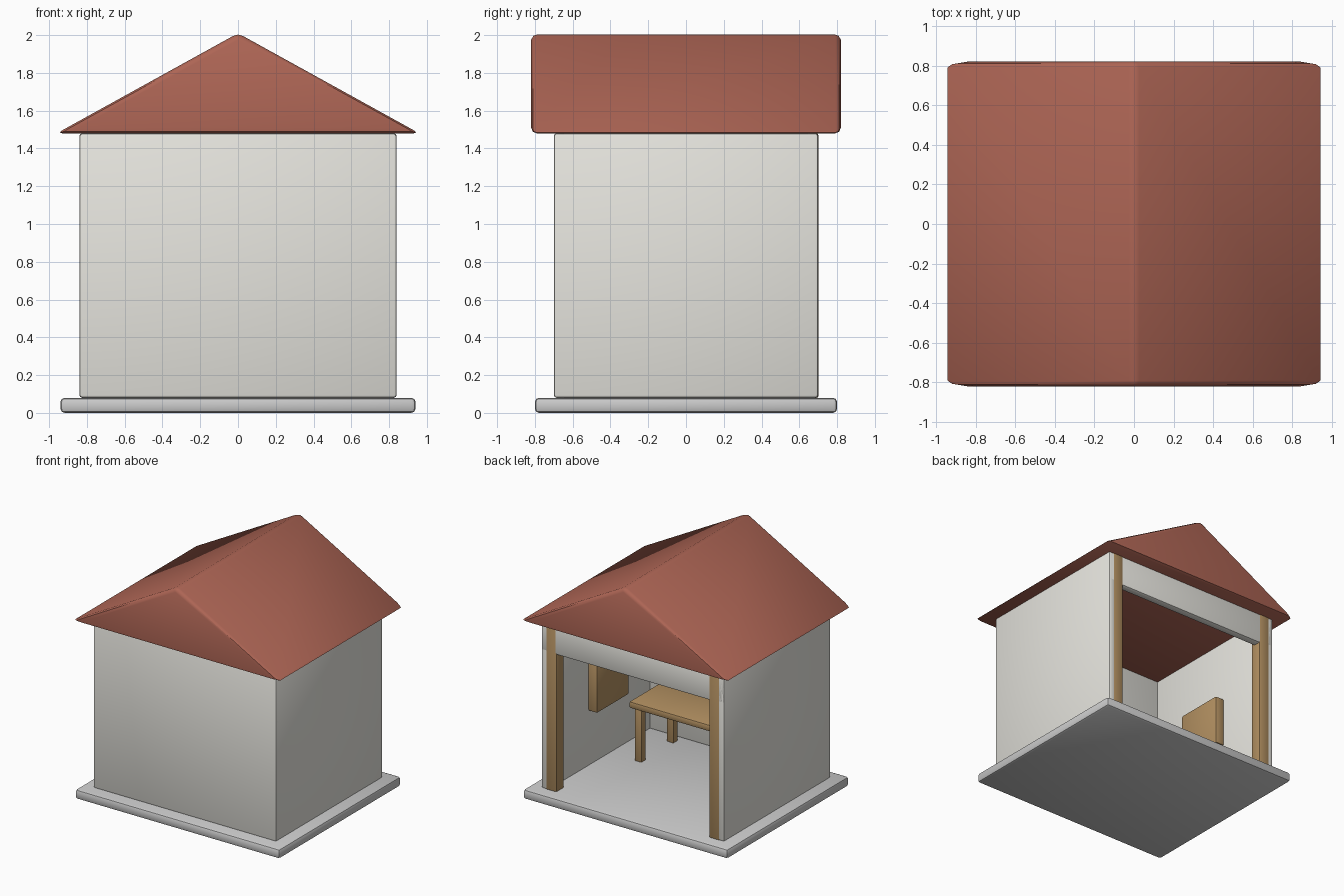
import bpy, bmesh
from math import radians

if "Cube" in bpy.data.objects:
    bpy.data.objects.remove(bpy.data.objects["Cube"])


def material(name, rgb):
    m = bpy.data.materials.new(name)
    m.diffuse_color = (*rgb, 1)
    m.use_nodes = True
    m.node_tree.nodes["Principled BSDF"].inputs["Base Color"].default_value = m.diffuse_color
    return m


PLASTER = material("plaster", (0.80, 0.79, 0.74))
WOOD = material("wood", (0.45, 0.28, 0.12))
TILE = material("roof_tile", (0.42, 0.13, 0.09))


def finish(obj, bevel, mat):
    """Rounded edges, smooth shading and colour."""
    if mat:
        obj.data.materials.append(mat)
    b = obj.modifiers.new("bevel", 'BEVEL')
    b.width, b.segments, b.limit_method = bevel, 2, 'ANGLE'
    bpy.ops.object.select_all(action='DESELECT')
    obj.select_set(True)
    bpy.context.view_layer.objects.active = obj
    bpy.ops.object.modifier_apply(modifier="bevel")
    bpy.ops.object.shade_smooth_by_angle(angle=radians(40))


def box(name, x, y, z, bevel=0.01, mat=None):
    """Box given by its (min, max) range on each axis."""
    rng = (x, y, z)
    bpy.ops.mesh.primitive_cube_add(size=1, location=[(a + b) / 2 for a, b in rng])
    obj = bpy.context.object
    obj.name = name
    obj.scale = [b - a for a, b in rng]
    bpy.ops.object.transform_apply(location=False, rotation=False, scale=True)
    finish(obj, bevel, mat)
    return obj


def pair(name, x, y, z, bevel=0.01, mat=None):
    """Box on the right side and its mirror on the left."""
    box("right_" + name, x, y, z, bevel, mat)
    box("left_" + name, (-x[1], -x[0]), y, z, bevel, mat)


# Floor slab
box("floor_slab", (-.94, .94), (-.8, .8), (0, .08), 0.022)

# Walls: closed front, closed sides, open back with a lintel
box("front_wall", (-.84, .84), (-.7, -.63), (.08, 1.48), 0.015, PLASTER)
pair("side_wall", (.77, .84), (-.7, .7), (.08, 1.48), 0.015, PLASTER)
box("back_lintel", (-.84, .84), (.63, .7), (1.22, 1.48), 0.015, PLASTER)

# Posts framing the opening
pair("back_post", (.70, .80), (.601, .701), (.08, 1.48), 0.01, WOOD)

# Table against the front wall
box("table_top", (-.58, .58), (-.62, -.08), (.515, .57), 0.012, WOOD)
for side, y in (("front", -.55), ("back", -.13)):
    pair(side + "_table_leg", (.48, .54), (y - .03, y + .03), (.08, .52), 0.006, WOOD)

# Panels on the inside of the side walls
pair("wall_panel", (.69, .775), (-.24, .18), (.54, .96), 0.012, WOOD)

# Gabled roof: solid triangular prism
bm = bmesh.new()
gable = bm.faces.new([bm.verts.new((x, -.82, z))
                      for x, z in ((-.96, 1.48), (.96, 1.48), (0, 2.01))])
ext = bmesh.ops.extrude_face_region(bm, geom=[gable])
bmesh.ops.translate(bm, vec=(0, 1.64, 0),
                    verts=[v for v in ext["geom"] if isinstance(v, bmesh.types.BMVert)])
bmesh.ops.recalc_face_normals(bm, faces=bm.faces)
mesh = bpy.data.meshes.new("roof")
bm.to_mesh(mesh)
bm.free()
roof = bpy.data.objects.new("roof", mesh)
bpy.context.collection.objects.link(roof)
finish(roof, 0.03, TILE)
